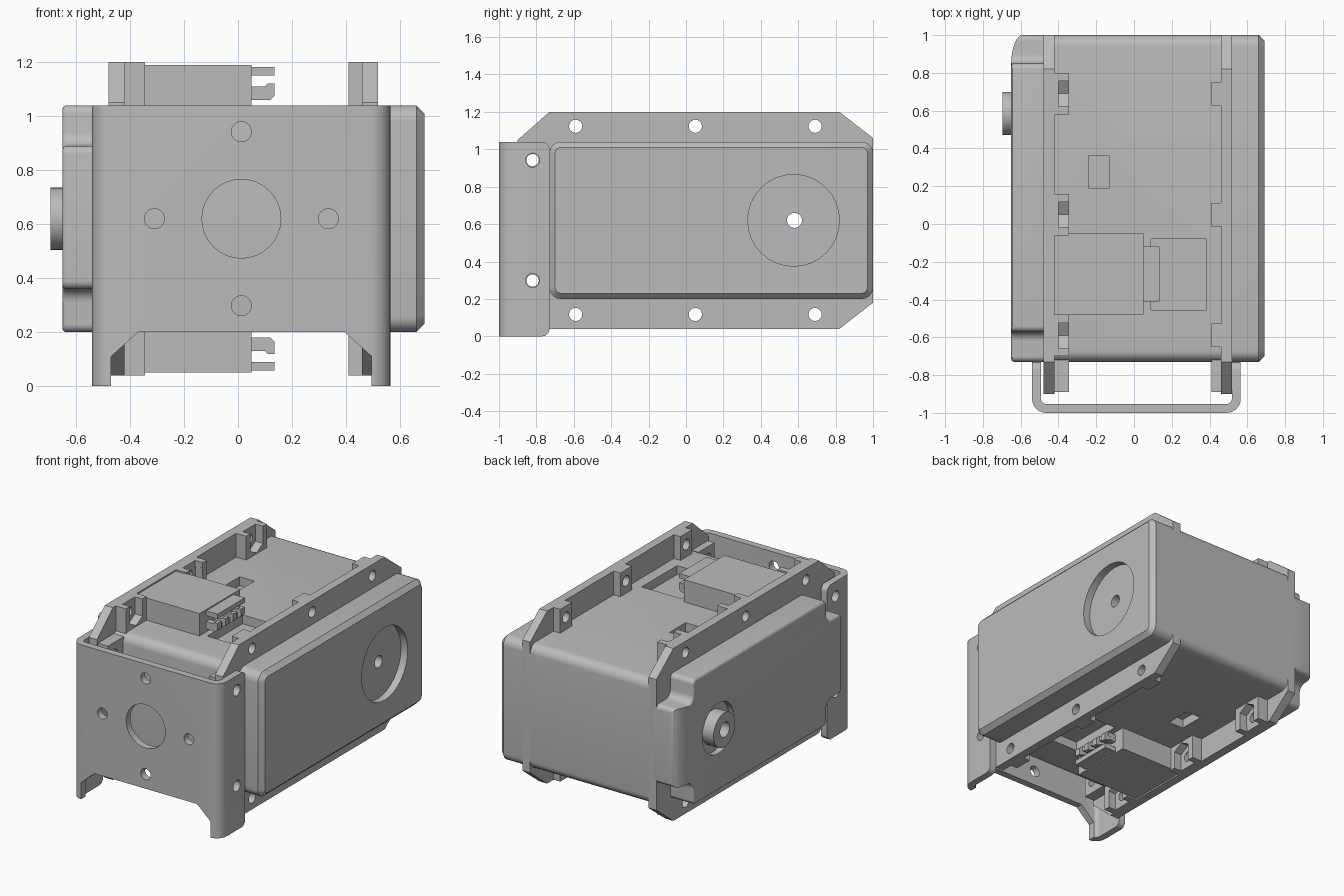
import bpy
import bmesh
from math import sin, cos, pi
from mathutils import Vector

if "Cube" in bpy.data.objects:
    bpy.data.objects.remove(bpy.data.objects["Cube"], do_unlink=True)

GREY = (0.5, 0.5, 0.5, 1)
mat = bpy.data.materials.new("plain grey")
mat.use_nodes = True
mat.diffuse_color = GREY
mat.node_tree.nodes["Principled BSDF"].inputs["Base Color"].default_value = GREY

MID = 0.62            # height of the plane of symmetry
SCREWS = (-0.59, 0.05, 0.69)


def rounded(points, radii, n=7):
    """Round the square corners of a profile."""
    out = []
    for i, p in enumerate(points):
        p, r = Vector(p), radii[i]
        if not r:
            out.append(p)
            continue
        a = (Vector(points[i - 1]) - p).normalized()
        b = (Vector(points[(i + 1) % len(points)]) - p).normalized()
        c = p + r * (a + b)
        for k in range(n):
            t = pi / 2 * k / (n - 1)
            out.append(c - r * (b * cos(t) + a * sin(t)))
    return out


def circle(u, v, r, n=32, turn=0):
    return [(u + r * cos(turn + 2 * pi * i / n), v + r * sin(turn + 2 * pi * i / n)) for i in range(n)]


def rect(u0, u1, v0, v1):
    return [(u0, v0), (u1, v0), (u1, v1), (u0, v1)]


def prism(name, axis, profile, lo, hi, bevel=0, pick=None, segments=1):
    """Extrude a profile along an axis and bevel the picked edges."""
    place = {"x": lambda u, v, w: (w, u, v),
             "y": lambda u, v, w: (u, w, v),
             "z": lambda u, v, w: (u, v, w)}[axis]
    bm = bmesh.new()
    bottom = [bm.verts.new(place(u, v, lo)) for u, v in profile]
    top = [bm.verts.new(place(u, v, hi)) for u, v in profile]
    bm.faces.new(bottom)
    bm.faces.new(top)
    n = len(profile)
    for i in range(n):
        j = (i + 1) % n
        bm.faces.new((bottom[i], bottom[j], top[j], top[i]))
    bmesh.ops.recalc_face_normals(bm, faces=bm.faces)
    if bevel:
        edges = [e for e in bm.edges if all(pick(v.co) for v in e.verts)]
        bmesh.ops.bevel(bm, geom=edges, offset=bevel, segments=segments,
                        profile=0.5, affect="EDGES")
    mesh = bpy.data.meshes.new(name)
    bm.to_mesh(mesh)
    bm.free()
    mesh.materials.append(mat)
    ob = bpy.data.objects.new(name, mesh)
    bpy.context.collection.objects.link(ob)
    parts.append(ob)
    return ob


def box(name, x0, x1, y0, y1, z0, z1):
    return prism(name, "z", rect(x0, x1, y0, y1), min(z0, z1), max(z0, z1))


def boolean(ob, tool, operation="DIFFERENCE"):
    """Apply a boolean and delete its tool."""
    mod = ob.modifiers.new("cut", "BOOLEAN")
    mod.operation, mod.solver, mod.object = operation, "EXACT", tool
    bpy.context.view_layer.objects.active = ob
    bpy.ops.object.modifier_apply(modifier=mod.name)
    parts.remove(tool)
    bpy.data.objects.remove(tool, do_unlink=True)


def drill(ob, axis, u, v, r, lo=-2, hi=2):
    boolean(ob, prism("drill", axis, circle(u, v, r), lo, hi))


parts = []

# Main case with the chamfered cover side
case = prism("case", "x", rounded(rect(-0.73, 1.0, 0.2, 1.04), [0.06] * 4),
             -0.43, 0.69, 0.03, lambda c: c.x > 0.68)
drill(case, "x", 0.575, MID, 0.245, 0.64, 1)
drill(case, "x", 0.58, MID, 0.04)
for s in (1, -1):
    near, far = MID + s * 0.36, MID + s * 0.5
    boolean(case, box("pocket", 0.09, 0.385, -0.455, -0.08, near, far))
    boolean(case, box("pocket", -0.24, -0.13, 0.19, 0.36, near, far))

# Gear cover: notched corners, rounded back, ring recess
cross = [(-0.73, 0.36), (-0.57, 0.36), (-0.57, 0.2), (0.85, 0.2), (0.85, 0.36), (1.0, 0.36),
         (1.0, 0.89), (0.85, 0.89), (0.85, 1.04), (-0.57, 1.04), (-0.57, 0.89), (-0.73, 0.89)]
cover = prism("gear_cover", "x", rounded(cross, [0.03, 0.05, 0.03] * 4),
              -0.65, -0.46, 0.015, lambda c: c.x < -0.64, 3)
arc = [(-0.65 + 0.06 * (1 - cos(t * pi / 16)), 0.85 + 0.15 * sin(t * pi / 16)) for t in range(9)]
boolean(cover, prism("back_round", "z", [(-0.8, 0.85)] + arc + [(-0.59, 1.1), (-0.8, 1.1)], 0, 1.3))
drill(cover, "x", 0.585, MID, 0.17, -0.8, -0.61)
drill(cover, "x", 0.58, MID, 0.04)

# Output shaft
shaft = prism("output_shaft", "x", circle(0.585, MID, 0.115, 48), -0.695, -0.58)
drill(shaft, "x", 0.58, MID, 0.05)

# Mounting flanges
outline = [(-0.9, 1.05), (-0.73, 1.2), (0.82, 1.2), (1.0, 1.06)]
outline += [(y, 2 * MID - z) for y, z in reversed(outline)]
for side, x0, x1 in (("right", -0.48, -0.42), ("left", 0.46, 0.518)):
    flange = prism(side + "_flange", "x", outline, x0, x1)
    drill(flange, "x", 0.58, MID, 0.04)
    for s in (1, -1):
        drill(flange, "x", -0.82, MID + s * 0.322, 0.033)
        for y in SCREWS:
            drill(flange, "x", y, MID + s * 0.503, 0.035)

# Screw bosses on the inside of the flanges
for s in (1, -1):
    z, inner, outer = MID + s * 0.503, MID + s * 0.4, MID + s * 0.58
    for y in SCREWS:
        boss = box("left_screw_boss", 0.41, 0.465, y - 0.062, y + 0.062, inner, outer)
        drill(boss, "x", y, z, 0.035)
        boss = box("right_nut_boss", -0.425, -0.345, y - 0.11, y + 0.11, inner, outer)
        drill(boss, "x", y, z, 0.035)
        boolean(boss, prism("hex", "x", circle(y, z, 0.077, 6, pi / 6), -0.4, -0.3))
        boolean(boss, box("slot", -0.4, -0.3, y - 0.066, y + 0.066, z, z + s * 0.2))
    z = MID + s * 0.322
    for side, x0, x1 in (("right", -0.425, -0.345), ("left", 0.41, 0.465)):
        boss = box(side + "_bracket_boss", x0, x1, -0.89, -0.72, z - 0.08, z + 0.08)
        drill(boss, "x", -0.82, z, 0.033)

# Cable sockets above and below
for s, level in ((1, "top"), (-1, "bottom")):
    def h(z):
        return MID + s * (z - MID)
    box(level + "_socket", -0.42, 0.05, -0.48, -0.05, h(1.0), h(1.19))
    box(level + "_socket_lip", 0.04, 0.135, -0.41, -0.12, h(1.15), h(1.182))
    box(level + "_socket_tray", 0.04, 0.11, -0.41, -0.12, h(1.06), h(1.09))
    for i in range(4):
        y = -0.39 + i * 0.083
        prism(level + "_contact", "y",
              [(0.04, h(1.06)), (0.12, h(1.06)), (0.135, h(1.075)), (0.135, h(1.12)),
               (0.11, h(1.12)), (0.1, h(1.11)), (0.04, h(1.11))], y - 0.02, y + 0.02)

# Front U bracket with legs
u_shape = [(-0.54, -0.73), (-0.54, -1.0), (0.565, -1.0), (0.565, -0.73),
           (0.518, -0.73), (0.518, -0.953), (-0.493, -0.953), (-0.493, -0.73)]
bracket = prism("front_bracket", "z", rounded(u_shape, [0, 0.075, 0.075, 0, 0, 0.028, 0.028, 0]), 0, 1.04,
                0.04, None or (lambda c: False))
for z0, z1 in ((-0.01, 0.04), (1.0, 1.05)):
    corner = box("corner", -1, 1, -0.77, -0.72, z0, z1)
    boolean(corner, prism("keep", "x", circle(-0.77, 0.04 if z0 < 0 else 1.0, 0.04), -2, 2))
    boolean(bracket, corner)
legs = [(-0.47, -0.1), (-0.47, 0.11), (-0.37, 0.2), (0.395, 0.2), (0.495, 0.11), (0.495, -0.1)]
boolean(bracket, prism("leg_gap", "y", legs, -1.1, -0.5))
drill(bracket, "y", 0.0125, MID, 0.146)
for x, z in ((0, 0.322), (0, -0.322), (0.322, 0), (-0.322, 0)):
    drill(bracket, "y", 0.0125 + x, MID + z, 0.037, -1.1, -0.9)
for s in (1, -1):
    drill(bracket, "x", -0.82, MID + s * 0.322, 0.037)

# Smooth shading on the curved faces only
bpy.ops.object.select_all(action="DESELECT")
for ob in parts:
    ob.select_set(True)
bpy.context.view_layer.objects.active = case
bpy.ops.object.shade_smooth_by_angle(angle=pi / 6)
